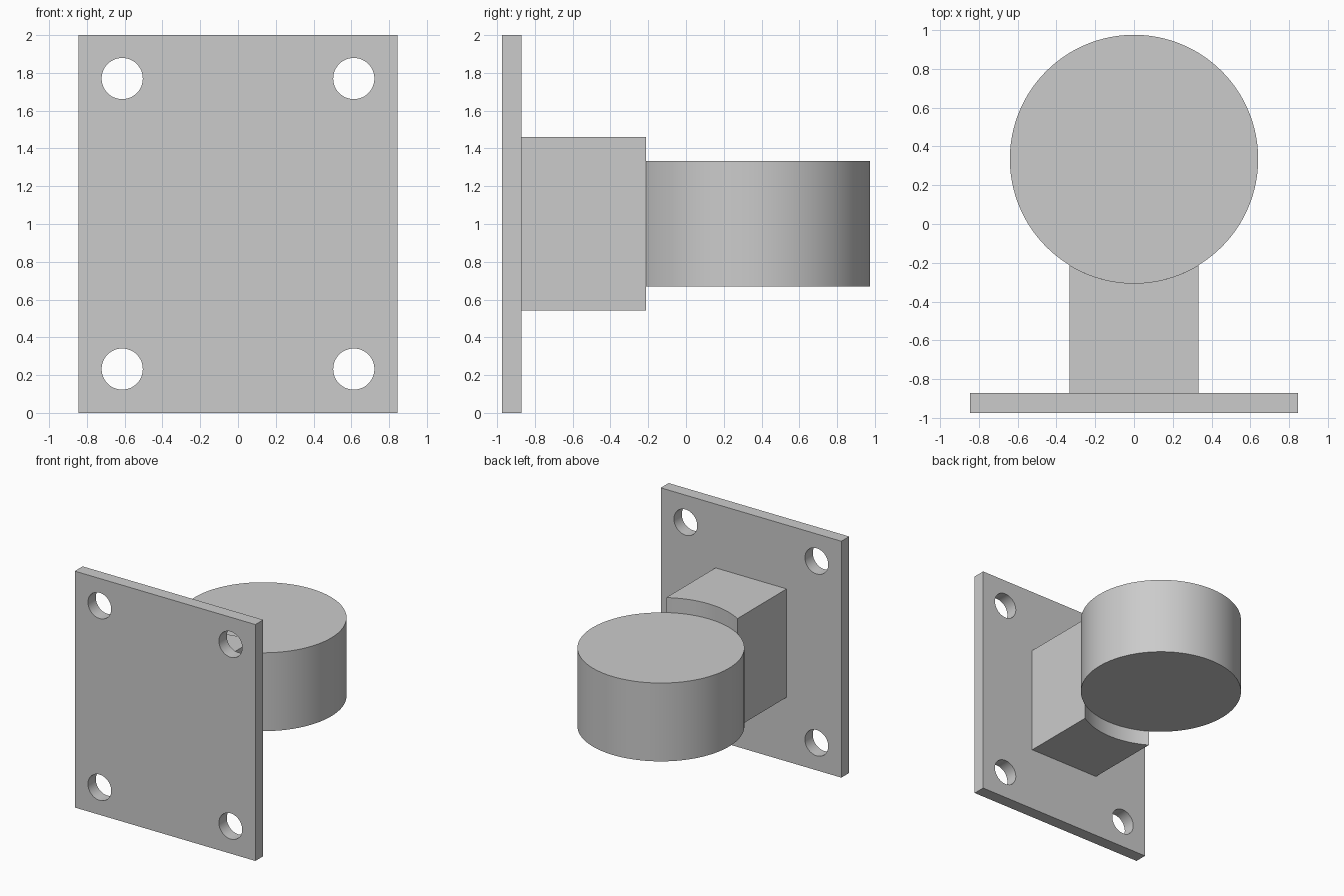
import bpy, bmesh
from math import sin, cos, asin, pi, radians

if "Cube" in bpy.data.objects:
    bpy.data.objects.remove(bpy.data.objects["Cube"])

PIN_Y, PIN_R = 0.335, 0.64      # round boss centre and radius
PLATE_BACK = -0.87              # rear face of the mounting plate
NECK_W = 0.333                  # half width of the neck block


def prism(bm, profile, lo, hi, place):
    """Extrude a closed 2D profile from lo to hi; place maps (u, v, w) to xyz."""
    a = [bm.verts.new(place(u, v, lo)) for u, v in profile]
    b = [bm.verts.new(place(u, v, hi)) for u, v in profile]
    bm.faces.new(a)
    bm.faces.new(b[::-1])
    n = len(a)
    for i in range(n):
        j = (i + 1) % n
        bm.faces.new((a[i], b[i], b[j], a[j]))


def finish(name, bm):
    bmesh.ops.recalc_face_normals(bm, faces=bm.faces)
    mesh = bpy.data.meshes.new(name)
    bm.to_mesh(mesh)
    bm.free()
    ob = bpy.data.objects.new(name, mesh)
    bpy.context.collection.objects.link(ob)
    return ob


def circle(cx, cy, r, n):
    return [(cx + r * cos(2 * pi * i / n), cy + r * sin(2 * pi * i / n)) for i in range(n)]


def upright(u, v, w):
    return (u, v, w)


def along_y(u, v, w):
    return (u, w, v)


def smooth(ob):
    bpy.ops.object.select_all(action='DESELECT')
    ob.select_set(True)
    bpy.context.view_layer.objects.active = ob
    bpy.ops.object.shade_smooth_by_angle(angle=radians(30))


# Mounting plate
bm = bmesh.new()
prism(bm, [(-0.845, 0), (0.845, 0), (0.845, 2), (-0.845, 2)], -0.975, PLATE_BACK, along_y)
plate = finish("mounting_plate", bm)

# Four bolt holes cut through the plate
bm = bmesh.new()
for x in (-0.613, 0.613):
    for z in (0.232, 1.77):
        prism(bm, circle(x, z, 0.109, 48), -1.1, -0.75, along_y)
cutter = finish("bolt_hole_cutter", bm)
cutter.hide_render = True
cut = plate.modifiers.new("bolt_holes", 'BOOLEAN')
cut.operation, cut.solver, cut.object = 'DIFFERENCE', 'EXACT', cutter
bpy.context.view_layer.objects.active = plate
bpy.ops.object.modifier_apply(modifier=cut.name)
bpy.data.objects.remove(cutter)
smooth(plate)

# Neck block with a concave end that cradles the round boss
half = asin(NECK_W / PIN_R)
steps = 24
arc = [(PIN_R * sin(t), PIN_Y - PIN_R * cos(t))
       for t in (half - 2 * half * i / steps for i in range(steps + 1))]
bm = bmesh.new()
prism(bm, [(-NECK_W, PLATE_BACK), (NECK_W, PLATE_BACK)] + arc, 0.543, 1.46, upright)
smooth(finish("neck_block", bm))

# Round boss
bm = bmesh.new()
prism(bm, circle(0, PIN_Y, PIN_R, 128), 0.67, 1.333, upright)
smooth(finish("round_boss", bm))
